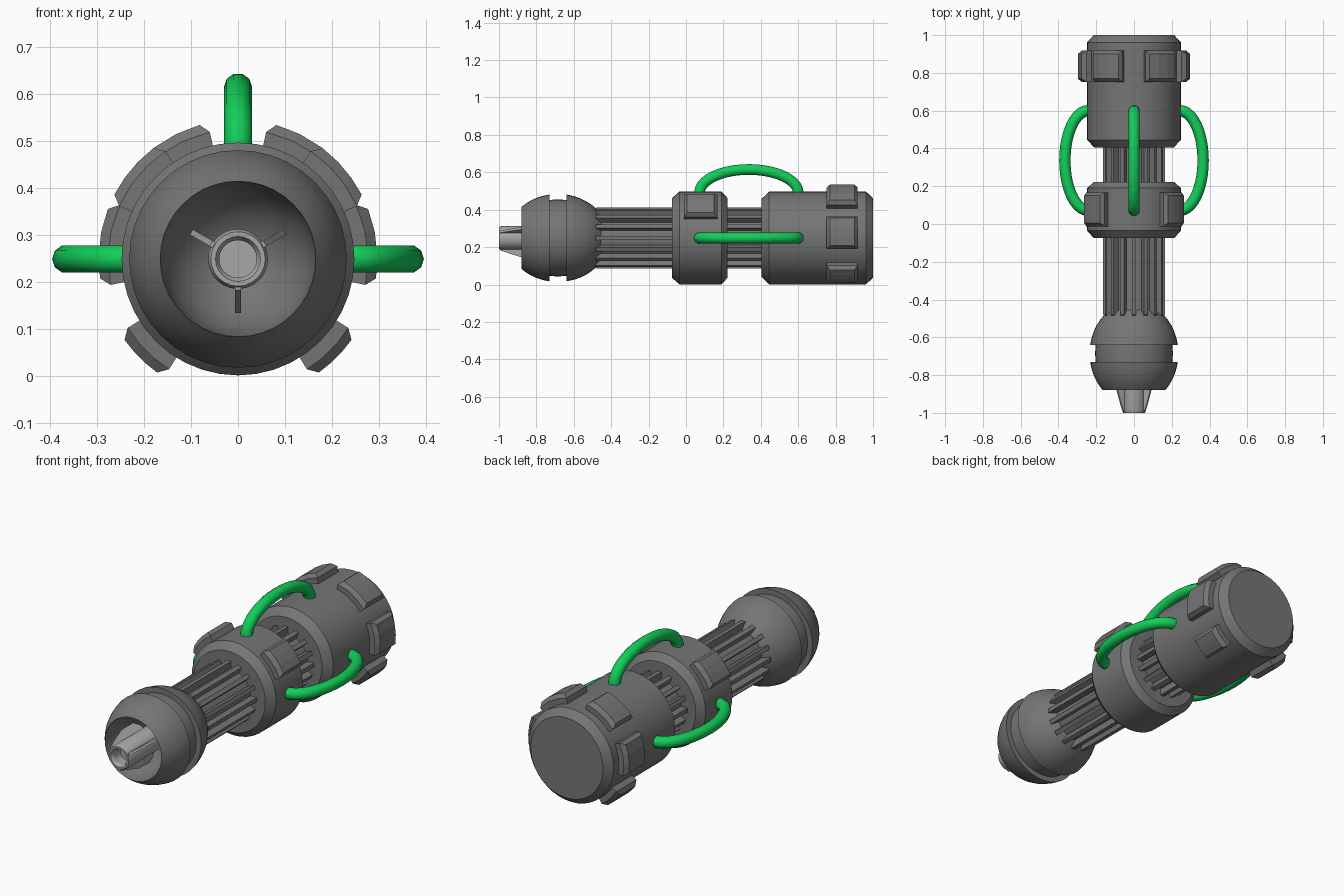
import bpy, bmesh
from math import sin, cos, pi, radians, sqrt

if "Cube" in bpy.data.objects:
    bpy.data.objects.remove(bpy.data.objects["Cube"])

CZ = 0.249   # height of the long axis
R = 0.248    # housing radius


def material(name, rgb):
    m = bpy.data.materials.new(name)
    m.diffuse_color = (*rgb, 1)
    m.use_nodes = True
    m.node_tree.nodes["Principled BSDF"].inputs["Base Color"].default_value = m.diffuse_color
    return m


GREY = material("dark grey metal", (0.175, 0.18, 0.177))
LIGHT = material("light grey metal", (0.39, 0.39, 0.39))
GREEN = material("green cable", (0.006, 0.62, 0.10))


def polar(r, a, y):
    return (r * cos(a), y, CZ + r * sin(a))


def finish(name, bm, mat, smooth=True):
    bmesh.ops.remove_doubles(bm, verts=bm.verts, dist=1e-5)
    bmesh.ops.recalc_face_normals(bm, faces=bm.faces)
    me = bpy.data.meshes.new(name)
    bm.to_mesh(me)
    bm.free()
    me.materials.append(mat)
    ob = bpy.data.objects.new(name, me)
    bpy.context.collection.objects.link(ob)
    if smooth:
        bpy.context.view_layer.objects.active = ob
        ob.select_set(True)
        bpy.ops.object.shade_smooth_by_angle(angle=radians(25))
        ob.select_set(False)
    return ob


def lathe(name, profile, mat, n=40):
    """Turn a (radius, y) profile around the long axis; ends on the axis close it."""
    bm = bmesh.new()
    rings = []
    for r, y in profile:
        if r == 0:
            rings.append([bm.verts.new((0, y, CZ))] * n)
        else:
            rings.append([bm.verts.new(polar(r, 2 * pi * i / n, y)) for i in range(n)])
    for a, b in zip(rings, rings[1:]):
        for i in range(n):
            j = (i + 1) % n
            vs = list(dict.fromkeys((a[i], a[j], b[j], b[i])))
            bm.faces.new(vs)
    return finish(name, bm, mat)


def arc_block(name, deg, half, y0, y1):
    """Curved raised pad with chamfered outer edges."""
    bm = bmesh.new()
    steps = 3
    layers = []
    for r, inset in ((0.235, 0), (0.277, 0), (0.297, 0.018)):
        h = radians(half) - inset / r
        layers.append([[bm.verts.new(polar(r, radians(deg) + h * (2 * i / steps - 1), y))
                        for i in range(steps + 1)] for y in (y0 + inset, y1 - inset)])
    for lo, hi in zip(layers, layers[1:]):
        loop = lambda l: l[0] + l[1][::-1]
        a, b = loop(lo), loop(hi)
        for i in range(len(a)):
            j = (i + 1) % len(a)
            bm.faces.new((a[i], a[j], b[j], b[i]))
    for l in (layers[0], layers[-1]):
        for i in range(steps):
            bm.faces.new((l[0][i], l[0][i + 1], l[1][i + 1], l[1][i]))
    return finish(name, bm, GREY, False)


def fins(name, angles, outline, thick, mat):
    """Flat radial plates with a (radius, y) outline."""
    bm = bmesh.new()
    for a in angles:
        sides = []
        for s in (-thick / 2, thick / 2):
            sides.append([bm.verts.new((r * cos(a) - s * sin(a), y, CZ + r * sin(a) + s * cos(a)))
                          for r, y in outline])
        p, q = sides
        bm.faces.new(p)
        bm.faces.new(q[::-1])
        for i in range(len(p)):
            j = (i + 1) % len(p)
            bm.faces.new((p[i], q[i], q[j], p[j]))
    return finish(name, bm, mat, False)


def cable(name, a):
    """Arched cable joining the ring to the rear housing."""
    cu = bpy.data.curves.new(name, 'CURVE')
    cu.dimensions = '3D'
    cu.bevel_depth = 0.03
    cu.bevel_resolution = 3
    cu.use_fill_caps = True
    sp = cu.splines.new('POLY')
    pts = [(0.215, 0.072)]
    pts += [(0.242 + 0.124 * sin(pi * i / 20), 0.336 - 0.264 * cos(pi * i / 20)) for i in range(21)]
    pts += [(0.215, 0.60)]
    sp.points.add(len(pts) - 1)
    for p, (r, y) in zip(sp.points, pts):
        p.co = (*polar(r, a, y), 1)
    sp.use_smooth = True
    cu.materials.append(GREEN)
    ob = bpy.data.objects.new(name, cu)
    bpy.context.collection.objects.link(ob)


# Housings
lathe("rear_housing", [(0, 0.405), (0.21, 0.405), (R, 0.445), (R, 0.962), (0.213, 1.0), (0, 1.0)], GREY)
lathe("middle_ring", [(0, -0.075), (0.213, -0.075), (R, -0.035), (R, 0.19), (0.213, 0.222), (0, 0.222)], GREY)

# Ribbed core
lathe("core", [(0, -0.5), (0.128, -0.5), (0.128, 0.42), (0, 0.42)], GREY)
fins("core_ribs", [2 * pi * i / 16 for i in range(16)],
     [(0.11, -0.52), (0.13, -0.52), (0.163, -0.48), (0.163, 0.42), (0.11, 0.42)], 0.022, GREY)


# Rounded nose with a groove and a hollow front
def ball(y):
    return 0.235 * sqrt(1 - ((y + 0.685) / 0.275) ** 2)


back = [-0.455 - 0.185 * i / 7 for i in range(8)]
front = [-0.73 - 0.15 * i / 6 for i in range(7)]
prof = [(0, -0.455)] + [(ball(y), y) for y in back]
prof += [(0.203, -0.64), (0.206, -0.685), (0.203, -0.73)]
prof += [(ball(y), y) for y in front]
prof += [(0.165 * cos(pi / 2 * i / 8), -0.88 + 0.19 * sin(pi / 2 * i / 8)) for i in range(1, 8)]
prof += [(0, -0.69)]
lathe("nose", prof, GREY)

# Emitter tube and its three vanes
lathe("emitter_tube", [(0, -0.68), (0.064, -0.68), (0.064, -0.985), (0.058, -1.0), (0.048, -1.0),
                       (0.040, -0.985), (0.040, -0.93), (0, -0.93)], LIGHT, 24)
fins("emitter_vanes", [radians(d) for d in (30, 150, 270)],
     [(0.05, -0.72), (0.115, -0.72), (0.115, -0.84), (0.103, -0.88), (0.082, -0.95), (0.066, -0.995), (0.05, -0.995)],
     0.013, LIGHT)

# Raised pads, mirrored left and right
for side in ("right", "left"):
    m = (lambda d: d) if side == "right" else (lambda d: 180 - d)
    arc_block(f"rear_pad_upper_{side}", m(58.5), 19, 0.752, 0.918)
    arc_block(f"rear_pad_side_{side}", m(6.5), 18, 0.752, 0.918)
    arc_block(f"rear_pad_lower_{side}", m(-45), 13, 0.752, 0.918)
    arc_block(f"ring_pad_{side}", m(40), 16, -0.012, 0.168)

# Cables on top and both sides
for nm, a in (("right", 0), ("top", pi / 2), ("left", pi)):
    cable(f"cable_{nm}", a)
